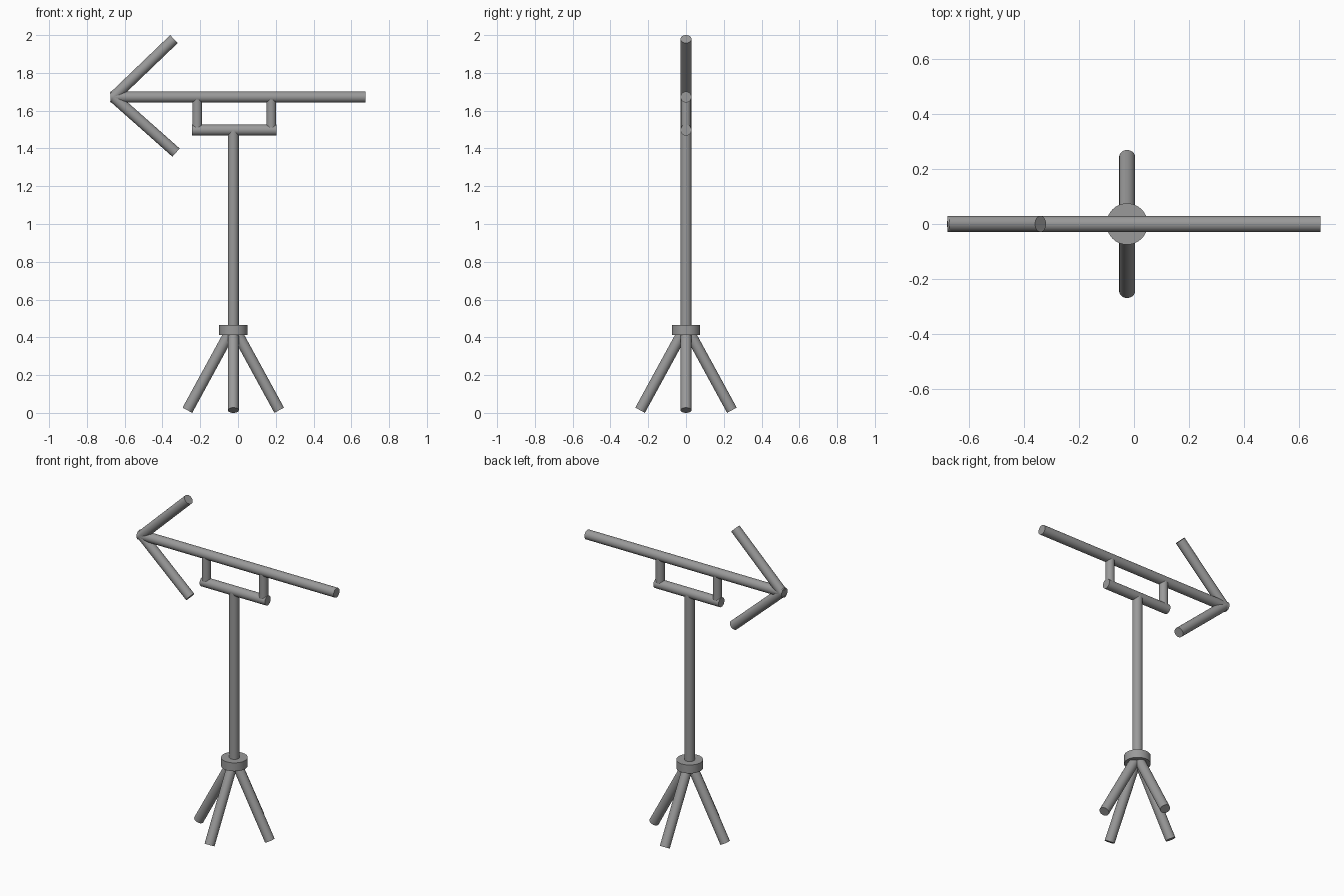
import bpy
import math
from mathutils import Vector

cube = bpy.data.objects.get("Cube")
if cube:
    bpy.data.objects.remove(cube, do_unlink=True)

grey = bpy.data.materials.new("metal grey")
grey.use_nodes = True
colour = (0.32, 0.32, 0.32, 1)
grey.diffuse_color = colour
grey.node_tree.nodes["Principled BSDF"].inputs["Base Color"].default_value = colour

R = 0.029      # tube radius
MAST_X = -0.025
BAR_Z = 1.672
CROSS_Z = 1.497


def tube(name, start, end, radius=R):
    """Closed cylinder running from start to end."""
    a, b = Vector(start), Vector(end)
    axis = b - a
    bpy.ops.mesh.primitive_cylinder_add(
        vertices=32, radius=radius, depth=axis.length, location=(a + b) / 2)
    ob = bpy.context.object
    ob.name = name
    ob.rotation_euler = axis.to_track_quat("Z", "Y").to_euler()
    ob.data.materials.append(grey)
    bpy.ops.object.shade_smooth_by_angle(angle=math.radians(40))
    return ob


# Stand: mast, collar and four splayed legs
tube("mast", (MAST_X, 0, 0.43), (MAST_X, 0, CROSS_Z))
tube("collar", (MAST_X, 0, 0.413), (MAST_X, 0, 0.465), 0.075)
for name, dx, dy in (("left", 1, 0), ("right", -1, 0), ("front", 0, -1), ("back", 0, 1)):
    foot = (MAST_X + 0.243 * dx, 0.243 * dy, 0.014)
    tube(name + "_leg", (MAST_X + 0.012 * dx, 0.012 * dy, 0.437), foot)

# Bracket: cross bar with two uprights
tube("cross_bar", (-0.243, 0, CROSS_Z), (0.204, 0, CROSS_Z))
for name, x in (("right_upright", -0.216), ("left_upright", 0.176)):
    tube(name, (x, 0, CROSS_Z), (x, 0, BAR_Z), 0.026)

# Arrow: shaft with two head arms
tube("arrow_shaft", (-0.676, 0, BAR_Z), (0.676, 0, BAR_Z))
tip = (-0.659, 0, BAR_Z)
tube("upper_arrow_arm", tip, (-0.339, 0, 1.979))
tube("lower_arrow_arm", tip, (-0.328, 0, 1.378))
